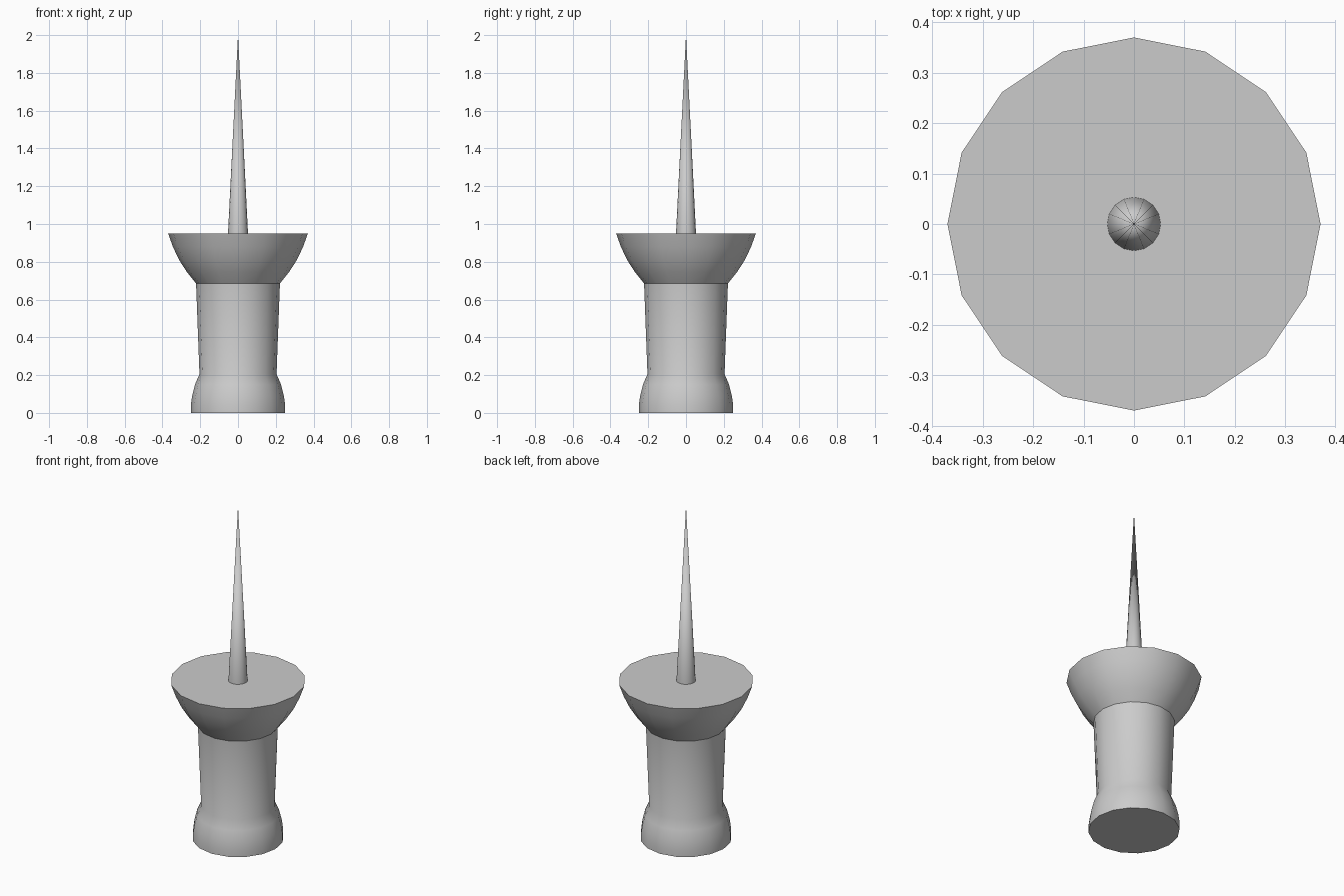
import bpy, bmesh
from math import cos, sin, tau, radians

if "Cube" in bpy.data.objects:
    bpy.data.objects.remove(bpy.data.objects["Cube"])

SIDES = 16


def lathe(name, profile):
    """Spin (radius, z) points around z; radius 0 closes to a point, open ends are capped."""
    bm = bmesh.new()
    rings = []
    for r, z in profile:
        n = SIDES if r > 0 else 1
        rings.append([bm.verts.new((r * cos(tau * i / n), r * sin(tau * i / n), z)) for i in range(n)])
    for a, b in zip(rings, rings[1:]):
        for i in range(SIDES):
            j = (i + 1) % SIDES
            bm.faces.new((a[i], a[j], b[0]) if len(b) == 1 else (a[i], a[j], b[j], b[i]))
    for ring in (rings[0], rings[-1]):
        if len(ring) > 1:
            bm.faces.new(ring)
    bmesh.ops.recalc_face_normals(bm, faces=bm.faces)
    mesh = bpy.data.meshes.new(name)
    bm.to_mesh(mesh)
    bm.free()
    obj = bpy.data.objects.new(name, mesh)
    bpy.context.collection.objects.link(obj)
    bpy.ops.object.select_all(action='DESELECT')
    obj.select_set(True)
    bpy.context.view_layer.objects.active = obj
    bpy.ops.object.shade_smooth_by_angle(angle=radians(30))
    return obj


# Handle: rounded foot, slightly widening grip, flared collar
lathe("handle", [(0.25, 0), (0.25, 0.04), (0.243, 0.09), (0.228, 0.15), (0.204, 0.205),
                 (0.222, 0.685), (0.27, 0.745), (0.312, 0.81), (0.345, 0.88), (0.37, 0.95)])

# Needle: long tapering spike
lathe("needle", [(0.053, 0.95), (0, 2.0)])
